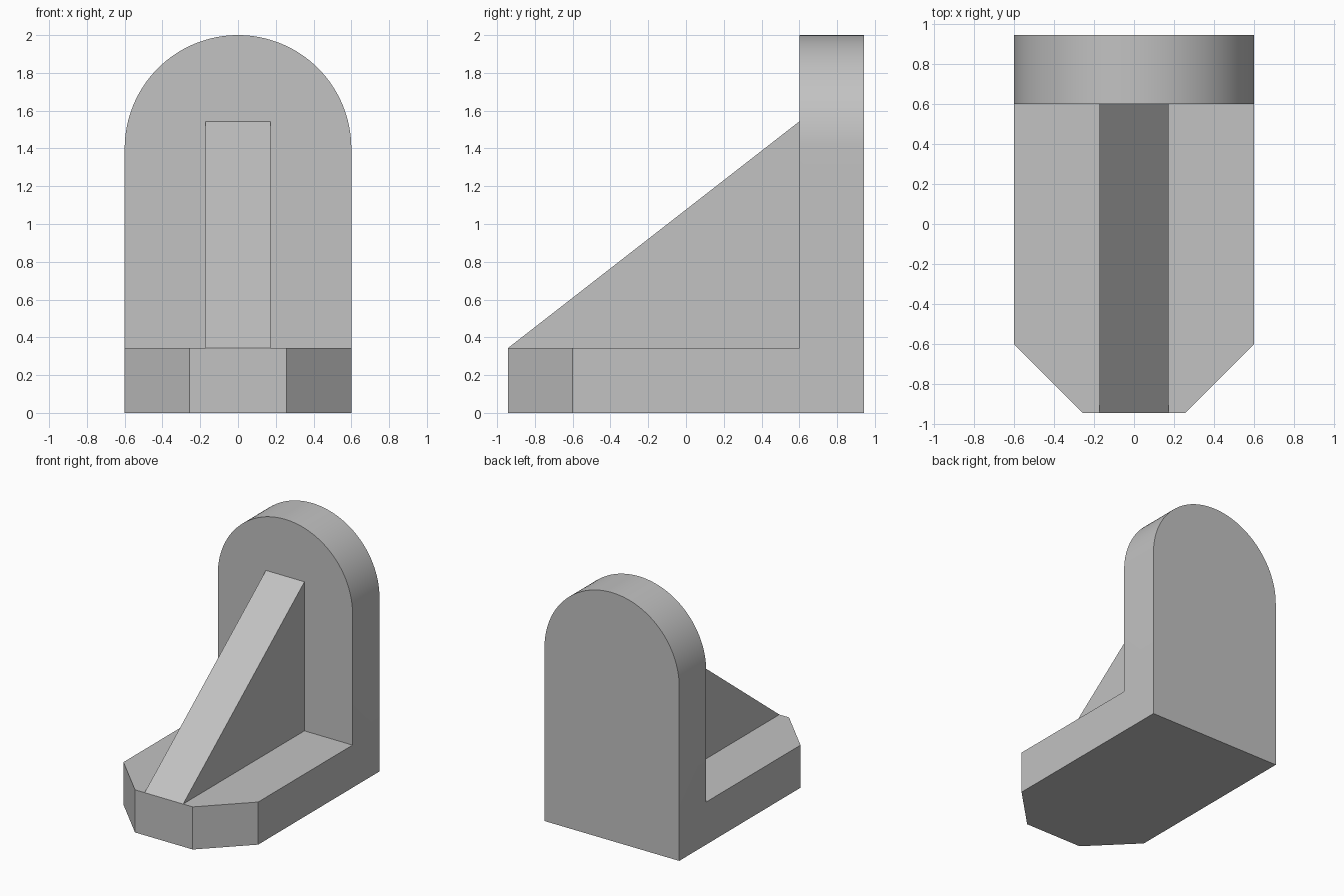
import bpy
import bmesh
from math import cos, sin, pi, radians
from mathutils import Vector

if "Cube" in bpy.data.objects:
    bpy.data.objects.remove(bpy.data.objects["Cube"], do_unlink=True)

HALF_W = 0.6             # half width of base and back plate
THICK = 0.343            # thickness of plate, base, rib and chamfer
HALF_D = 0.943           # half depth
ARCH_Z = 1.4             # height where the arch begins
PLATE_Y = HALF_D - THICK # front face of the back plate

grey = bpy.data.materials.new("plain grey")
grey.use_nodes = True
colour = (0.54, 0.54, 0.54, 1)
grey.diffuse_color = colour
grey.node_tree.nodes["Principled BSDF"].inputs["Base Color"].default_value = colour


def extrude_profile(name, points, depth):
    """Make a solid by sweeping a flat outline along a vector."""
    bm = bmesh.new()
    face = bm.faces.new([bm.verts.new(p) for p in points])
    swept = bmesh.ops.extrude_face_region(bm, geom=[face])["geom"]
    verts = [g for g in swept if isinstance(g, bmesh.types.BMVert)]
    bmesh.ops.translate(bm, verts=verts, vec=Vector(depth))
    bmesh.ops.recalc_face_normals(bm, faces=bm.faces)
    mesh = bpy.data.meshes.new(name)
    bm.to_mesh(mesh)
    bm.free()
    mesh.materials.append(grey)
    obj = bpy.data.objects.new(name, mesh)
    bpy.context.collection.objects.link(obj)
    return obj


# Arched back plate
steps = 64
arch = [(HALF_W * cos(pi * i / steps), PLATE_Y, ARCH_Z + HALF_W * sin(pi * i / steps))
        for i in range(steps + 1)]
plate = extrude_profile(
    "back_plate", [(-HALF_W, PLATE_Y, 0), (HALF_W, PLATE_Y, 0)] + arch, (0, THICK, 0))

# Base with chamfered front corners
right_side = [(-HALF_W, PLATE_Y, 0), (-HALF_W, THICK - HALF_D, 0),
              (THICK - HALF_W, -HALF_D, 0)]
left_side = [(-x, y, z) for x, y, z in reversed(right_side)]
base = extrude_profile("base", right_side + left_side, (0, 0, THICK))

# Sloping support rib
rib = extrude_profile(
    "support_rib",
    [(-THICK / 2, -HALF_D, THICK), (-THICK / 2, PLATE_Y, THICK),
     (-THICK / 2, PLATE_Y, THICK + 1.2)],
    (THICK, 0, 0))

# Fuse the parts into one bracket
bpy.context.view_layer.objects.active = plate
plate.select_set(True)
for part in (base, rib):
    union = plate.modifiers.new("fuse", "BOOLEAN")
    union.operation = "UNION"
    union.solver = "EXACT"
    union.object = part
    bpy.ops.object.modifier_apply(modifier=union.name)
    bpy.data.objects.remove(part, do_unlink=True)
plate.name = "angle_bracket"

# Remove seams on flat faces, then smooth only the arch
bm = bmesh.new()
bm.from_mesh(plate.data)
bmesh.ops.dissolve_limit(bm, angle_limit=radians(0.5), verts=bm.verts, edges=bm.edges)
bm.to_mesh(plate.data)
bm.free()
bpy.ops.object.shade_smooth_by_angle(angle=radians(30))
